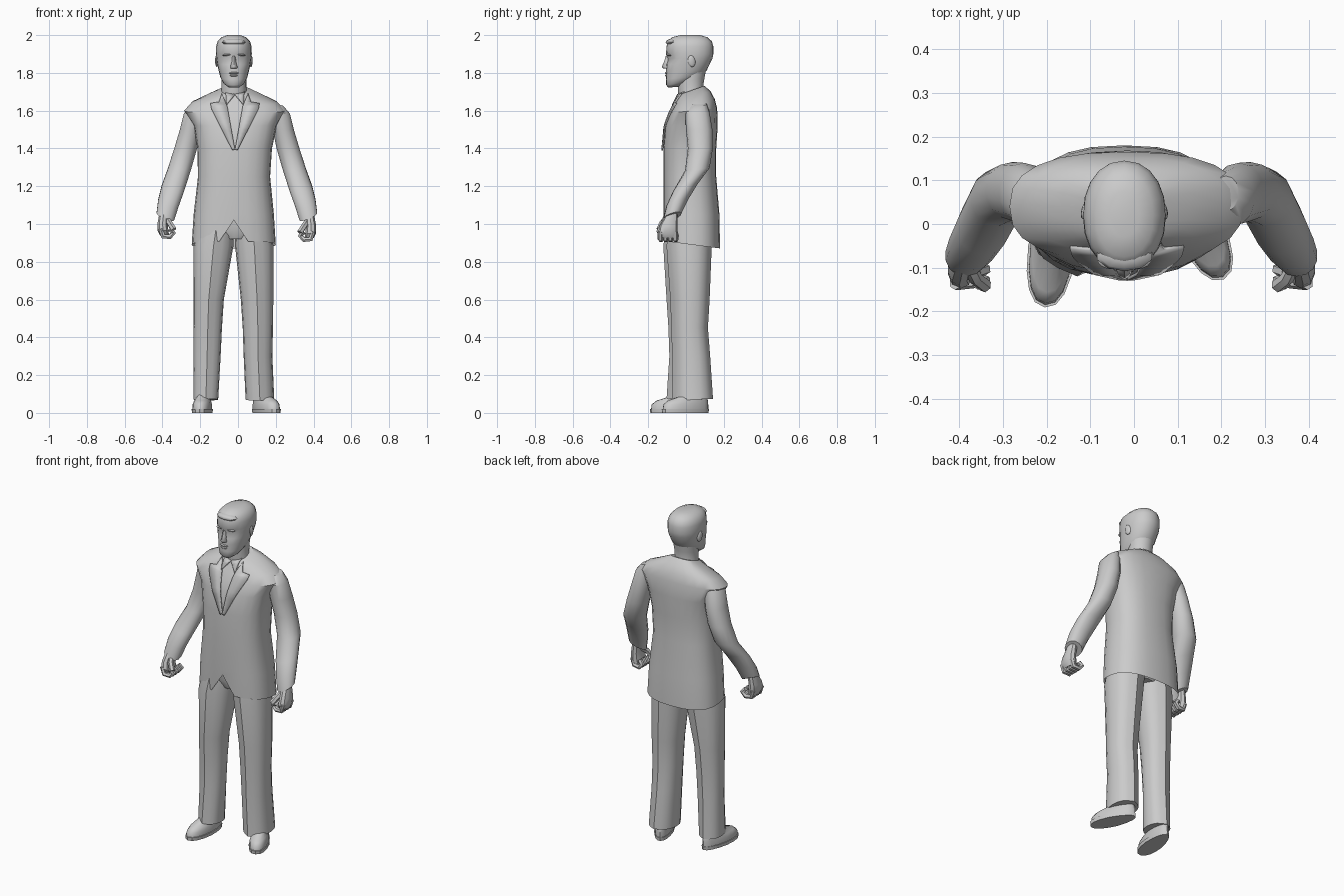
import bpy, bmesh, math
from mathutils import Vector
from mathutils.bvhtree import BVHTree

if "Cube" in bpy.data.objects:
    bpy.data.objects.remove(bpy.data.objects["Cube"])

grey = bpy.data.materials.new("light grey")
grey.diffuse_color = (0.6, 0.6, 0.6, 1)
grey.use_nodes = True
grey.node_tree.nodes["Principled BSDF"].inputs["Base Color"].default_value = grey.diffuse_color


def finish(ob, angle=35):
    ob.data.materials.append(grey)
    bpy.ops.object.select_all(action='DESELECT')
    ob.select_set(True)
    bpy.context.view_layer.objects.active = ob
    bpy.ops.object.shade_smooth_by_angle(angle=math.radians(angle))
    return ob


def mesh_object(name, bm):
    bmesh.ops.recalc_face_normals(bm, faces=bm.faces)
    me = bpy.data.meshes.new(name)
    bm.to_mesh(me)
    bm.free()
    ob = bpy.data.objects.new(name, me)
    bpy.context.collection.objects.link(ob)
    return ob


def power(v, e):
    return math.copysign(abs(v) ** (2 / e), v)


def loft(name, rings, n=20, e=2.3, caps=(True, True), shape=None, angle=35):
    """Skin stacked sections: z, x0, x1, y0, y1, then tilt along x and y."""
    bm = bmesh.new()
    rows = []
    for i, (z, x0, x1, y0, y1, *tilt) in enumerate(rings):
        tx, ty = tilt or (0, 0)
        row = []
        for k in range(n):
            a = 2 * math.pi * k / n            # k = 0 is the front
            dx = power(math.sin(a), e) * (x1 - x0) / 2
            dy = -power(math.cos(a), e) * (y1 - y0) / 2
            p = Vector(((x0 + x1) / 2 + dx, (y0 + y1) / 2 + dy, z + tx * dx + ty * dy))
            if shape:
                shape(p, i, k)
            row.append(bm.verts.new(p))
        rows.append(row)
    for a, b in zip(rows, rows[1:]):
        for k in range(n):
            bm.faces.new((a[k], a[(k + 1) % n], b[(k + 1) % n], b[k]))
    if caps[0]:
        bm.faces.new(rows[0][::-1])
    if caps[1]:
        bm.faces.new(rows[-1])
    return finish(mesh_object(name, bm), angle)


def tube(name, points, radius):
    cu = bpy.data.curves.new(name, 'CURVE')
    cu.dimensions = '3D'
    cu.bevel_depth, cu.bevel_resolution, cu.use_fill_caps = radius, 1, True
    sp = cu.splines.new('POLY')
    sp.points.add(len(points) - 1)
    for p, co in zip(sp.points, points):
        p.co = (*co, 1)
    ob = bpy.data.objects.new(name, cu)
    bpy.context.collection.objects.link(ob)
    bpy.ops.object.select_all(action='DESELECT')
    ob.select_set(True)
    bpy.context.view_layer.objects.active = ob
    bpy.ops.object.convert(target='MESH')
    return finish(bpy.context.object, 50)


def blob(name, loc, size, rot=(0, 0, 0)):
    bm = bmesh.new()
    bmesh.ops.create_uvsphere(bm, u_segments=10, v_segments=6, radius=1)
    bmesh.ops.scale(bm, vec=size, verts=bm.verts)
    ob = mesh_object(name, bm)
    ob.location, ob.rotation_euler = loc, rot
    return finish(ob, 60)


# Jacket body, with the front opening raised at the hem
def open_front(p, i, k):
    if i == 0 and k == 0:
        p.z = 1.02


jacket = loft("jacket", [
    (.89, -.245, .2, -.115, .18, 0, -.13), (1.05, -.235, .19, -.12, .177),
    (1.25, -.212, .17, -.12, .16), (1.4, -.215, .18, -.12, .16),
    (1.52, -.235, .205, -.11, .168), (1.6, -.285, .25, -.085, .165, 0, .1),
    (1.645, -.245, .21, -.065, .152, 0, .15), (1.68, -.165, .13, -.05, .13, 0, .25),
    (1.708, -.095, .062, -.038, .098, 0, .35)],
    n=24, e=2.5, caps=(False, True), shape=open_front)

# Lapels and shirt collar, draped over the chest
bvh = BVHTree.FromObject(jacket, bpy.context.evaluated_depsgraph_get())


def drape(name, outline, lift, side):
    bm = bmesh.new()
    bm.faces.new([bm.verts.new((-.016 + side * x, 0, z)) for x, z in outline])
    for j in range(1, 16):
        bmesh.ops.bisect_plane(bm, geom=bm.verts[:] + bm.edges[:] + bm.faces[:],
                               plane_co=(0, 0, 1.38 + j * .022), plane_no=(0, 0, 1))
    for v in bm.verts:
        hit = bvh.ray_cast(Vector((v.co.x, -1, v.co.z)), Vector((0, 1, 0)))[0]
        v.co.y = (hit.y if hit else -.035) - lift
    ob = mesh_object(name, bm)
    mod = ob.modifiers.new("thickness", 'SOLIDIFY')
    mod.thickness, mod.offset = .008, 0
    return finish(ob)


for side, tag in ((1, "left"), (-1, "right")):
    drape(tag + "_lapel", [(.068, 1.69), (.085, 1.645), (.13, 1.638), (.125, 1.61),
                           (.014, 1.39), (0, 1.395), (.04, 1.62)], .006, side)
    drape(tag + "_shirt_collar", [(0, 1.685), (.05, 1.70), (.045, 1.63)], .008, side)

# Sleeves and fists
for s, shift, lift, tag in ((1, 0, 0, "left"), (-1, -.012, .015, "right")):
    def arm_ring(z, x0, x1, y0, y1, tx=0, ty=0):
        a, b = sorted((s * x0 + shift, s * x1 + shift))
        return (z, a, b, y0, y1, s * tx, ty)

    loft(tag + "_sleeve", [arm_ring(*r) for r in (
        (1.04, .325, .42, -.12, -.025, .4, .3), (1.11, .302, .412, -.105, .01, .3, .3),
        (1.19, .272, .393, -.07, .06, .2, .3), (1.29, .235, .362, -.005, .125, 0, .1),
        (1.4, .203, .327, .01, .142), (1.5, .182, .297, 0, .14),
        (1.59, .17, .276, -.005, .125, -.1), (1.635, .18, .24, .03, .11, -.3))], n=14, e=2.1)

    def at(x, y, z):
        return (s * x + shift, y, z + lift)

    loft(tag + "_palm", [
        (z + lift, *sorted((s * a + shift, s * b + shift)), c, d) for z, a, b, c, d in (
            (.925, .352, .402, -.13, -.05), (.95, .355, .415, -.148, -.045),
            (.99, .36, .415, -.14, -.045), (1.06, .355, .402, -.1, -.045))], n=10)
    for j in range(4):
        y = -.136 + j * .026
        tube(f"{tag}_finger_{j + 1}", [at(.397, y, .96), at(.385, y, .92), at(.35, y + .004, .917),
                                       at(.33, y + .006, .938), at(.348, y, .957)], .0145)
    tube(tag + "_thumb", [at(.37, -.085, 1.02), at(.35, -.125, .99), at(.328, -.142, .955)], .016)


# Trousers, with pressed creases front and back
def crease(p, i, k):
    if k in (0, 8):
        p.y += -.013 if k == 0 else .008


right_leg = [(.07, -.235, -.105, -.09, .07, 0, -.05), (.3, -.235, -.092, -.075, .065),
             (.45, -.235, -.085, -.08, .07), (.6, -.235, -.075, -.09, .08),
             (.88, -.235, -.025, -.107, .11), (1.02, -.2, -.02, -.09, .12)]
left_leg = [(.07, .04, .192, -.06, .135, 0, .05), (.3, .03, .182, -.06, .12),
            (.45, .025, .185, -.065, .108), (.6, .015, .187, -.07, .117),
            (.88, -.015, .188, -.09, .128), (1.02, -.02, .17, -.08, .13)]
loft("right_trouser_leg", right_leg, n=16, shape=crease, angle=30)
loft("left_trouser_leg", left_leg, n=16, shape=crease, angle=30)
loft("trouser_seat", [(.92, -.1, .06, -.07, .1), (.97, -.2, .16, -.09, .13),
                      (1.05, -.2, .16, -.09, .14)], n=16)

# Shoes: sole and upper
for tag, loc, turn in (("right", (-.187, -.052, 0), -7), ("left", (.146, .0, 0), 25)):
    def foot(p, i, k):
        p.x *= 1 - .25 * max(0, p.y) / .135      # narrower heel
    parts = [loft(tag + "_sole", [(0, -.053, .053, -.138, .132), (.02, -.055, .055, -.14, .134)],
                  n=16, shape=foot),
             loft(tag + "_shoe", [(.02, -.05, .05, -.134, .13), (.045, -.05, .05, -.13, .13),
                                  (.065, -.044, .044, -.105, .128), (.085, -.038, .038, -.04, .122),
                                  (.13, -.036, .036, -.01, .118)], n=16, shape=foot, angle=50)]
    for ob in parts:
        ob.location, ob.rotation_euler.z = loc, math.radians(turn)

# Neck
CX = -.022
loft("neck", [(.0 + z, CX - w, CX + w, a, b, 0, .2) for z, w, a, b in (
    (1.66, .075, -.035, .1), (1.71, .066, -.042, .09), (1.76, .066, -.045, .098),
    (1.82, .07, -.04, .11))], n=16, e=2)


# Head, with shallow eye sockets
def sockets(p, i, k):
    if i == 5 and k in (1, 2, 18, 19):
        p.y += .012


loft("head", [(z, CX - w, CX + w, a, b, 0, t) for z, w, a, b, t in (
    (1.725, .03, -.093, -.03, .1), (1.745, .055, -.105, .02, .15), (1.775, .071, -.107, .08, .1),
    (1.81, .08, -.105, .108, 0), (1.845, .088, -.105, .125, 0), (1.877, .093, -.1, .14, 0),
    (1.9, .095, -.106, .145, 0), (1.94, .094, -.103, .145, 0), (1.967, .086, -.098, .137, 0),
    (1.988, .066, -.075, .115, 0), (2.0, .034, -.03, .075, 0))],
    n=20, e=2.15, shape=sockets, angle=60)

# Nose as a tapered wedge
loft("nose", [(1.822, CX - .018, CX + .018, -.118, -.08), (1.832, CX - .019, CX + .019, -.128, -.08),
              (1.86, CX - .011, CX + .011, -.116, -.08), (1.89, CX - .009, CX + .009, -.107, -.08)],
     n=8, e=1.6, angle=60)

# Lips, brows, ears and swept front hair
blob("upper_lip", (CX, -.1, 1.799), (.027, .012, .006))
blob("lower_lip", (CX, -.1, 1.786), (.022, .012, .006))
blob("front_hair", (CX, -.07, 1.963), (.066, .038, .018))
for s, tag in ((1, "left"), (-1, "right")):
    blob(tag + "_brow", (CX + s * .036, -.089, 1.896), (.026, .014, .006), (0, s * .1, s * .25))
    blob(tag + "_ear", (CX + s * .091, .03, 1.862), (.008, .02, .032), (.15, 0, s * .2))
